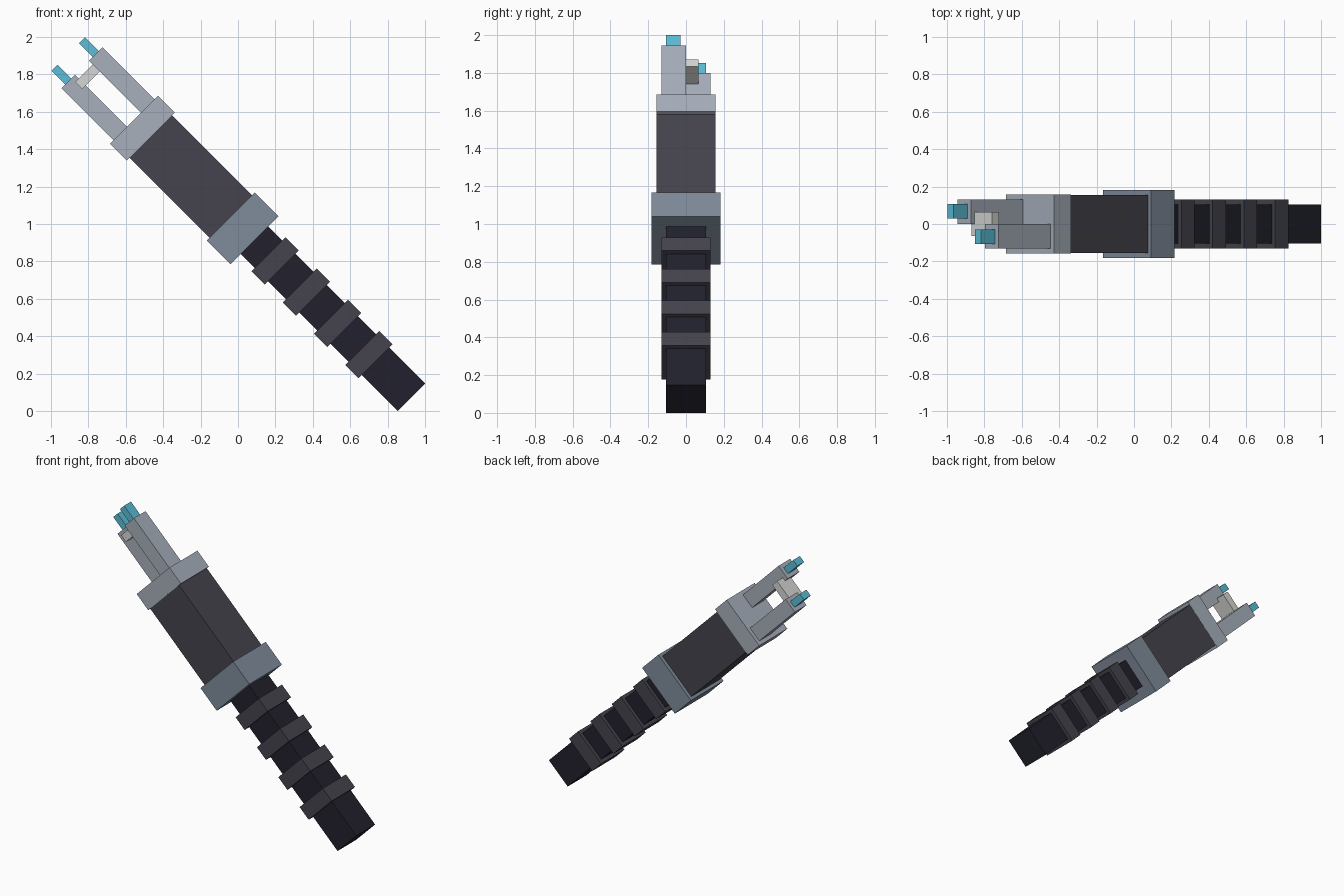
import bpy
from math import radians
from mathutils import Matrix

cube = bpy.data.objects.get("Cube")
if cube:
    bpy.data.objects.remove(cube, do_unlink=True)


def material(name, rgb):
    """Flat material from 0-255 sRGB values."""
    lin = [((c / 255 + 0.055) / 1.055) ** 2.4 for c in rgb]
    mat = bpy.data.materials.new(name)
    mat.use_nodes = True
    mat.diffuse_color = (*lin, 1)
    mat.node_tree.nodes["Principled BSDF"].inputs["Base Color"].default_value = (*lin, 1)
    return mat


grip_black = material("grip black", (34, 33, 45))
charcoal = material("charcoal", (69, 68, 77))
slate = material("slate blue grey", (128, 140, 155))
silver = material("silver grey", (168, 176, 188))
pale = material("pale grey", (214, 214, 211))
cyan = material("cyan", (92, 190, 215))

# The handle is upright in its own frame, then leans 45 degrees toward -x
LEAN = Matrix.Rotation(radians(-45), 4, 'Y')
AXIS = 0.708


def box(name, mat, across, depth, bottom, top, x=0, y=0):
    """Box of full size across/depth, from bottom to top along the handle."""
    bpy.ops.mesh.primitive_cube_add(size=1)
    obj = bpy.context.object
    obj.name = name
    size = Matrix.Diagonal((across, depth, top - bottom, 1))
    place = Matrix.Translation((AXIS + x, y, (bottom + top) / 2))
    obj.data.transform(LEAN @ place @ size)
    obj.data.materials.append(mat)
    return obj


# Handle and its ribs
box("grip", grip_black, 0.208, 0.21, -0.603, 0.60)
for i in range(4):
    middle = 0.428 - 0.2365 * i
    box(f"grip_ring_{i + 1}", charcoal, 0.256, 0.26, middle - 0.05, middle + 0.05)

# Main body between guard and collar
box("guard", slate, 0.362, 0.364, 0.583, 0.762)
box("body", charcoal, 0.32, 0.312, 0.75, 1.38)
box("collar", silver, 0.362, 0.314, 1.367, 1.494)

# Staggered emitter prongs with glowing tips
for name, side in (("upper", 1), ("lower", -1)):
    box(f"{name}_prong", silver, 0.102, 0.13, 1.48, 1.888, side * 0.104, -side * 0.065)
    box(f"{name}_tip", cyan, 0.047, 0.076, 1.86, 1.992, side * 0.104, -side * 0.068)

# Bridge joining the prongs
box("prong_bridge", pale, 0.157, 0.13, 1.807, 1.86)
